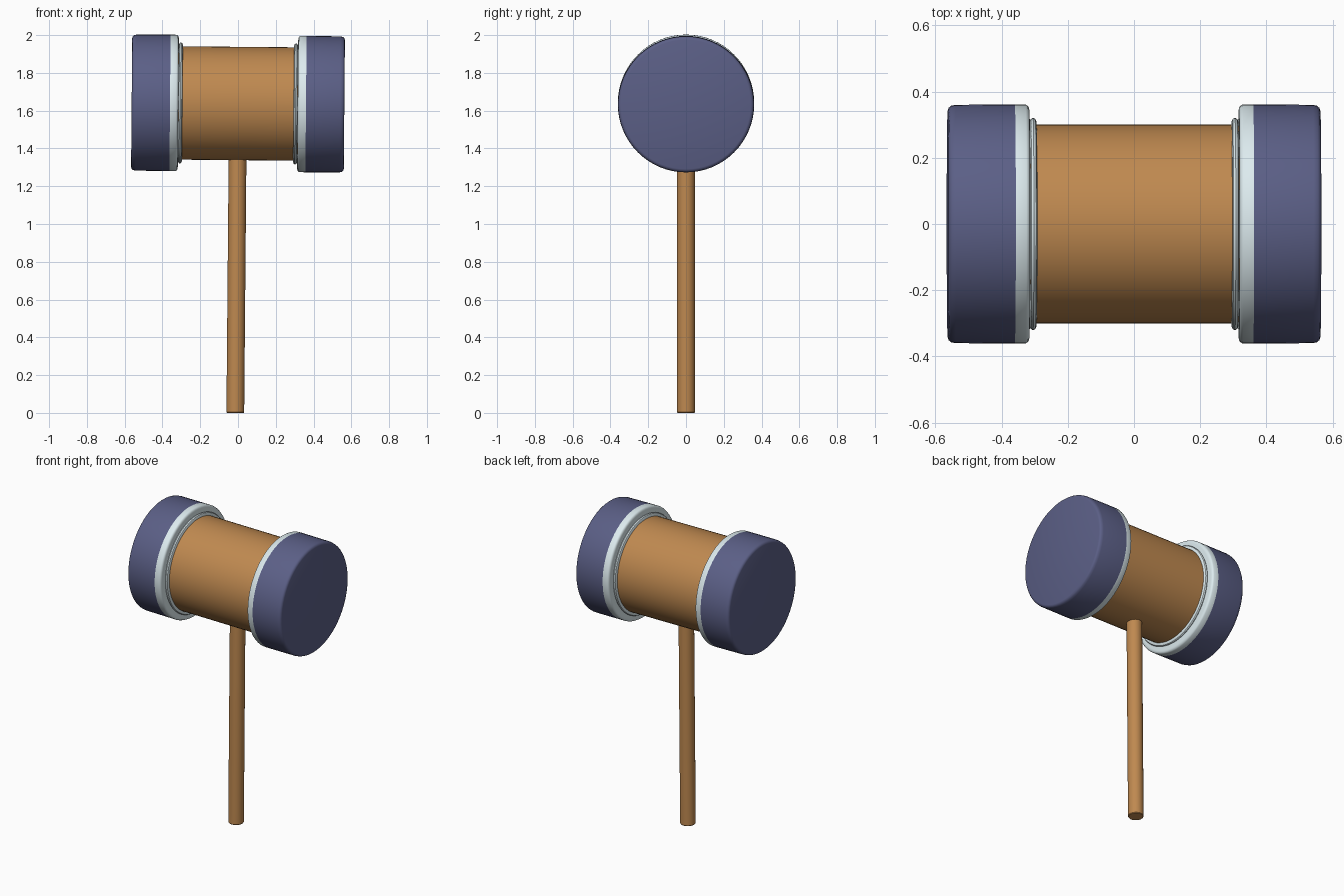
import bpy, bmesh
from math import pi, radians
from mathutils import Matrix

if "Cube" in bpy.data.objects:
    bpy.data.objects.remove(bpy.data.objects["Cube"])

# whole mallet leans very slightly about y, pivoting at the head centre
TILT = Matrix.Translation((0, 0, 1.638)) @ Matrix.Rotation(radians(0.5), 4, 'Y')


def material(name, rgb):
    m = bpy.data.materials.new(name)
    m.diffuse_color = (*rgb, 1)
    m.use_nodes = True
    m.node_tree.nodes["Principled BSDF"].inputs["Base Color"].default_value = m.diffuse_color
    return m


wood = material("wood", (0.52, 0.25, 0.08))
blue = material("dark_blue", (0.105, 0.115, 0.24))
metal = material("pale_metal", (0.72, 0.83, 0.86))


def lathe(name, profile, mat, axis, segments=64):
    """Spin (distance along axis, radius) points around the given axis."""
    bm = bmesh.new()
    verts = [bm.verts.new((r, 0, h)) for h, r in profile]
    edges = [bm.edges.new(p) for p in zip(verts, verts[1:])]
    bmesh.ops.spin(bm, geom=verts + edges, cent=(0, 0, 0), axis=(0, 0, 1),
                   angle=2 * pi, steps=segments)
    bmesh.ops.remove_doubles(bm, verts=bm.verts, dist=1e-5)
    bm.transform(TILT @ axis)
    bmesh.ops.recalc_face_normals(bm, faces=bm.faces)
    me = bpy.data.meshes.new(name)
    bm.to_mesh(me)
    bm.free()
    me.materials.append(mat)
    ob = bpy.data.objects.new(name, me)
    bpy.context.collection.objects.link(ob)
    bpy.ops.object.select_all(action='DESELECT')
    ob.select_set(True)
    bpy.context.view_layer.objects.active = ob
    bpy.ops.object.shade_smooth_by_angle(angle=radians(35))
    return ob


X_AXIS = {1: Matrix.Rotation(pi / 2, 4, 'Y'), -1: Matrix.Rotation(-pi / 2, 4, 'Y')}

# handle and barrel
lathe("handle", [(-1.638, 0), (-1.638, 0.044), (-1.634, 0.047),
                 (-0.25, 0.047), (-0.25, 0)], wood, Matrix.Identity(4), 48)
lathe("barrel", [(-0.33, 0), (-0.33, 0.3), (0.33, 0.3), (0.33, 0)], wood, X_AXIS[1])

# striking ends, mirrored left and right
for side, label in ((1, "right"), (-1, "left")):
    axis = X_AXIS[side]
    lathe(label + "_cap", [(0.36, 0), (0.36, 0.361), (0.54, 0.36), (0.553, 0.357),
                           (0.56, 0.351), (0.563, 0.342), (0.563, 0)], blue, axis)
    lathe(label + "_collar", [(0.36, 0), (0.36, 0.361), (0.328, 0.361), (0.321, 0.357),
                              (0.317, 0.35), (0.316, 0.34), (0.316, 0)], metal, axis)
    # thin rounded ring hugging the barrel
    lathe(label + "_ring", [(0.316, 0.29), (0.315, 0.31), (0.312, 0.317), (0.305, 0.321),
                            (0.298, 0.317), (0.295, 0.31), (0.294, 0.29)], metal, axis)
